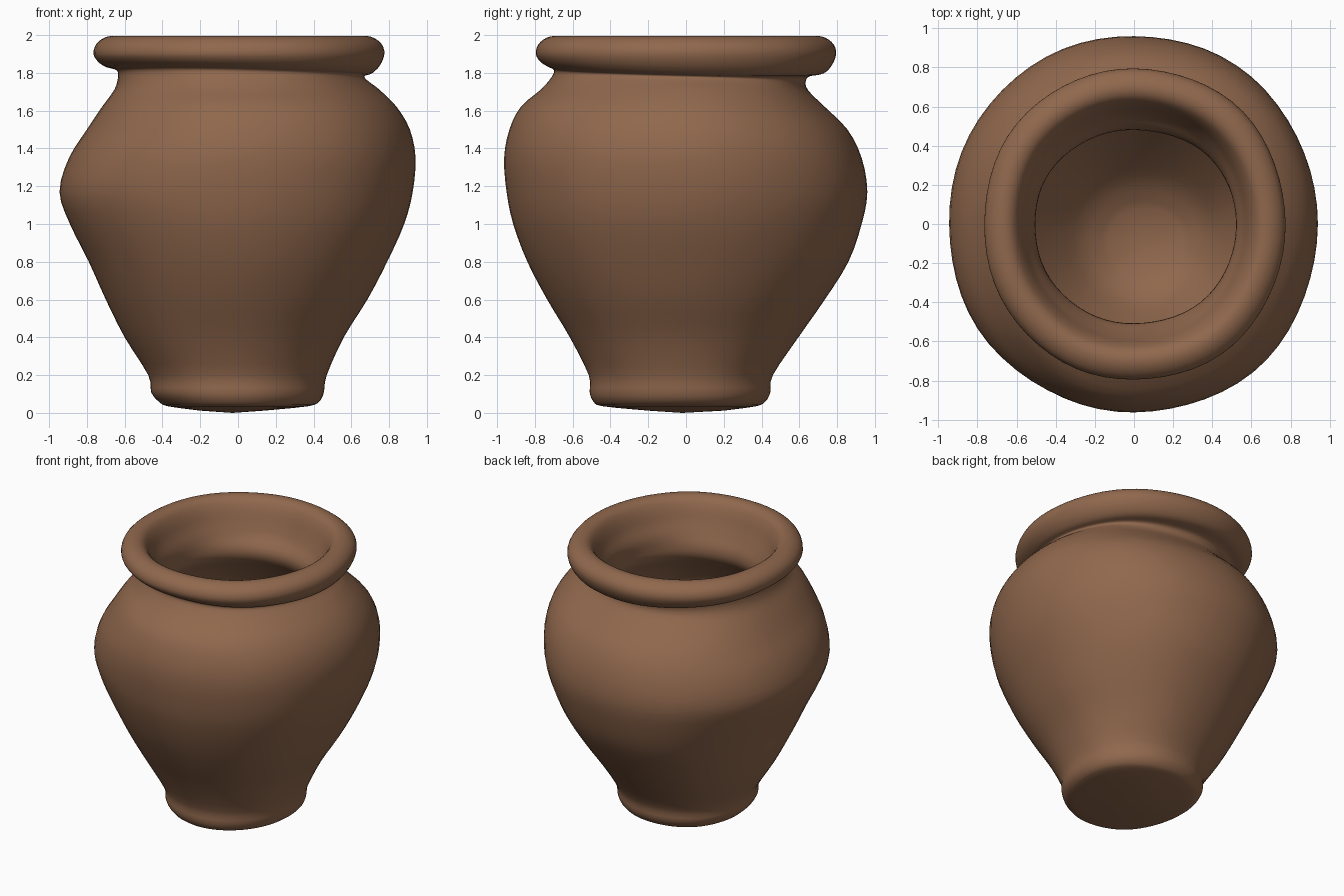
import bpy, bmesh, math

if "Cube" in bpy.data.objects:
    bpy.data.objects.remove(bpy.data.objects["Cube"])

SEGMENTS = 64
STEPS = 3

clay = bpy.data.materials.new("brown clay")
clay.diffuse_color = (0.28, 0.138, 0.074, 1)
clay.use_nodes = True
clay.node_tree.nodes["Principled BSDF"].inputs["Base Color"].default_value = clay.diffuse_color

# Outer wall: height, then reach to the left, right, front and back
wall = [
    (0.012, 0.20, 0.14, 0.20, 0.20),
    (0.035, 0.37, 0.37, 0.44, 0.37),
    (0.06, 0.42, 0.43, 0.49, 0.42),
    (0.11, 0.46, 0.455, 0.51, 0.447),
    (0.20, 0.475, 0.47, 0.515, 0.46),
    (0.40, 0.60, 0.56, 0.615, 0.595),
    (0.60, 0.70, 0.685, 0.735, 0.735),
    (0.80, 0.79, 0.79, 0.84, 0.86),
    (1.00, 0.89, 0.88, 0.915, 0.93),
    (1.17, 0.945, 0.925, 0.95, 0.96),
    (1.35, 0.895, 0.94, 0.963, 0.93),
    (1.50, 0.80, 0.91, 0.935, 0.855),
    (1.62, 0.72, 0.84, 0.875, 0.735),
    (1.71, 0.655, 0.75, 0.77, 0.645),
    (1.77, 0.635, 0.685, 0.71, 0.635),
    (1.80, 0.645, 0.67, 0.70, 0.66),
]
# Rolled rim and hollow inside: height and radius
rim = [(1.815, 0.71), (1.85, 0.752), (1.90, 0.775), (1.95, 0.762),
       (1.985, 0.72), (1.995, 0.67), (1.975, 0.625), (1.92, 0.59),
       (1.84, 0.56), (1.76, 0.525)]
hollow = [(1.68, 0.505), (1.59, 0.52), (1.46, 0.64), (1.30, 0.73),
          (1.10, 0.74), (0.90, 0.66), (0.72, 0.55), (0.54, 0.43),
          (0.39, 0.31), (0.31, 0.18)]
rows = wall + [(z, r - 0.01, r, r + 0.02, r + 0.02) for z, r in rim]
rows += [(z, r, r + 0.02, r + 0.005, r - 0.02) for z, r in hollow]


def spline(a, b, c, d, t):
    """Smooth curve from b to c."""
    return [0.5 * (2 * q + (r - p) * t + (2 * p - 5 * q + 4 * r - s) * t * t
                   + (3 * q - p - 3 * r + s) * t ** 3)
            for p, q, r, s in zip(a, b, c, d)]


smooth_rows = []
for i in range(len(rows) - 1):
    a, d = rows[max(i - 1, 0)], rows[min(i + 2, len(rows) - 1)]
    for k in range(STEPS):
        smooth_rows.append(spline(a, rows[i], rows[i + 1], d, k / STEPS))
smooth_rows.append(rows[-1])

# Hand-thrown pot: stacked uneven rings, closed at the foot and the inner floor
bm = bmesh.new()
rings = []
for n, (z, left, right, front, back) in enumerate(smooth_rows):
    ring = []
    # The rim's underside hangs a little lower at the back right
    outside = n < STEPS * (len(wall) + 3)
    sag = 0.018 * max(0, 1 - abs(z - 1.81) / 0.09) if outside else 0
    # The inner floor sits a little off centre
    inside = n > STEPS * (len(wall) + len(rim))
    shift = max(0, 1.1 - z) / 0.8 if inside else 0
    for j in range(SEGMENTS):
        a = 2 * math.pi * j / SEGMENTS
        c, s = math.cos(a), math.sin(a)
        swell = 1 + 0.014 * math.sin(2 * a) ** 2 + 0.006 * math.sin(5 * a + 2 * z) * math.sin(2 * a)
        ring.append(bm.verts.new((c * (right if c > 0 else left) * swell + 0.05 * shift,
                                  s * (back if s > 0 else front) * swell - 0.08 * shift,
                                  z - sag * (c + s))))
    rings.append(ring)
for low, high in zip(rings, rings[1:]):
    for j in range(SEGMENTS):
        k = (j + 1) % SEGMENTS
        bm.faces.new((low[j], low[k], high[k], high[j]))
foot = bm.verts.new((-0.03, -0.02, 0.0))
floor = bm.verts.new((0.05, -0.08, 0.29))
for j in range(SEGMENTS):
    k = (j + 1) % SEGMENTS
    bm.faces.new((foot, rings[0][k], rings[0][j]))
    bm.faces.new((floor, rings[-1][j], rings[-1][k]))
for f in bm.faces:
    f.smooth = True

mesh = bpy.data.meshes.new("clay_pot")
bm.to_mesh(mesh)
bm.free()
mesh.materials.append(clay)
pot = bpy.data.objects.new("clay_pot", mesh)
bpy.context.collection.objects.link(pot)
